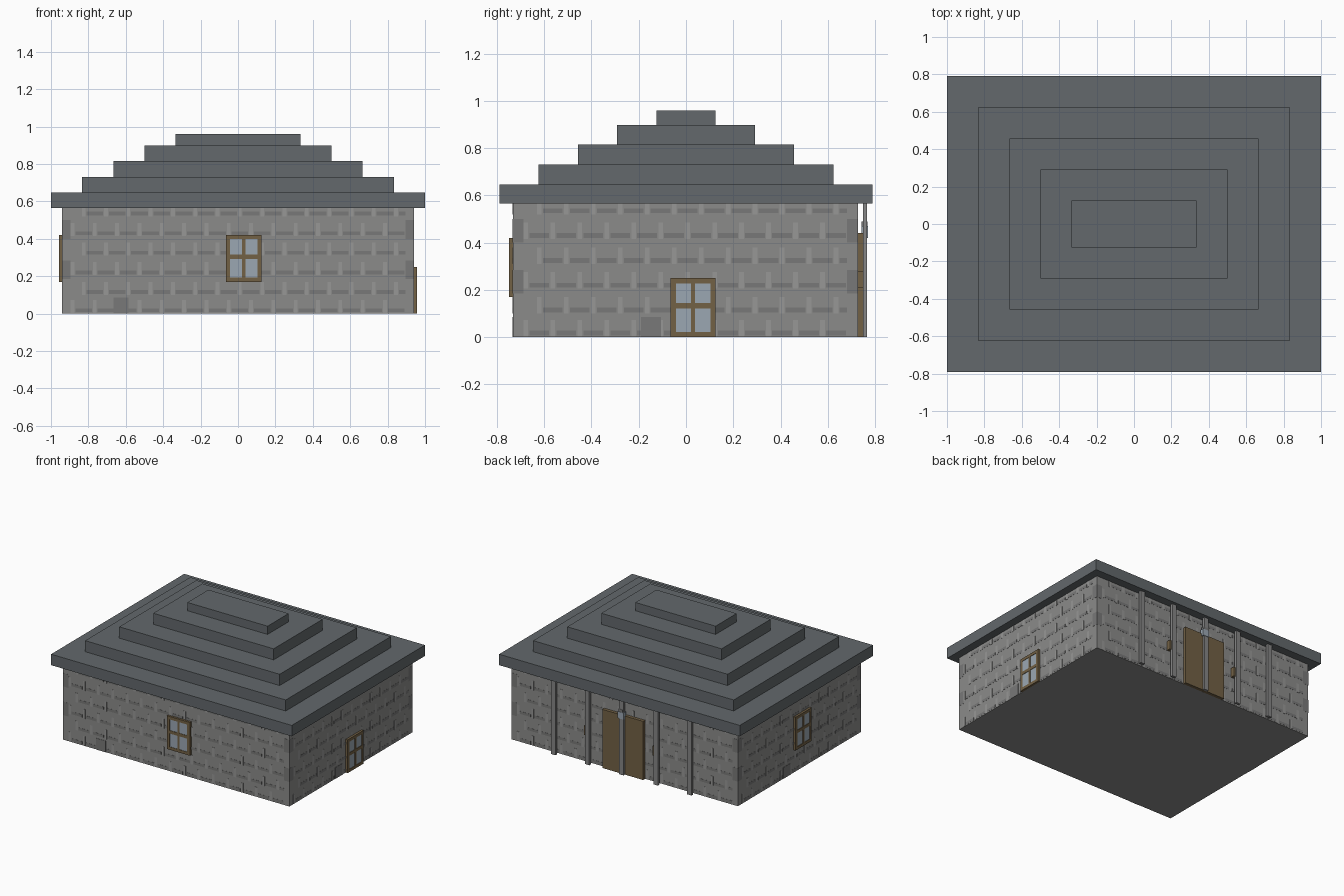
import bpy, bmesh
from math import pi
from mathutils import Matrix, Vector

if "Cube" in bpy.data.objects:
    bpy.data.objects.remove(bpy.data.objects["Cube"])


def material(name, rgb):
    m = bpy.data.materials.new(name)
    m.diffuse_color = (*rgb, 1)
    m.use_nodes = True
    m.node_tree.nodes["Principled BSDF"].inputs["Base Color"].default_value = m.diffuse_color
    return m


STONE = material("stone", (0.26, 0.26, 0.255))
DARK = material("dark_stone", (0.19, 0.19, 0.188))
PALE = material("pale_stone", (0.31, 0.31, 0.305))
SLATE = material("slate", (0.125, 0.14, 0.15))
WOOD = material("wood", (0.17, 0.12, 0.06))
GLASS = material("glass", (0.33, 0.39, 0.45))
POLE = material("pole_grey", (0.24, 0.24, 0.24))

WX, Y0, Y1, WH = 0.94, -0.733, 0.727, 0.565     # wall extents
HALF_Y, MID_Y = (Y1 - Y0) / 2, (Y1 + Y0) / 2

# Wall frames: local u runs right seen from outside, local -y points outward
FRONT = Matrix.Translation((0, Y0, 0))
RIGHT = Matrix.Translation((WX, 0, 0)) @ Matrix.Rotation(pi / 2, 4, 'Z')
BACK = Matrix.Translation((0, Y1, 0)) @ Matrix.Rotation(pi, 4, 'Z')
LEFT = Matrix.Translation((-WX, 0, 0)) @ Matrix.Rotation(-pi / 2, 4, 'Z')


def boxes(name, spans, mat, frame=Matrix()):
    """One object from boxes given as (x0, x1, y0, y1, z0, z1)."""
    bm = bmesh.new()
    for x0, x1, y0, y1, z0, z1 in spans:
        centre = Vector((x0 + x1, y0 + y1, z0 + z1)) / 2
        size = Matrix.Diagonal((x1 - x0, y1 - y0, z1 - z0, 1))
        bmesh.ops.create_cube(bm, size=1, matrix=frame @ Matrix.Translation(centre) @ size)
    me = bpy.data.meshes.new(name)
    bm.to_mesh(me)
    bm.free()
    me.materials.append(mat)
    ob = bpy.data.objects.new(name, me)
    bpy.context.collection.objects.link(ob)
    return ob


# Stone body
boxes("walls", [(-WX, WX, Y0, Y1, 0, WH)], STONE)

# Stepped hip roof
levels = [WH, 0.647, 0.73, 0.815, 0.898, 0.96]
for i in range(5):
    x, y = 1 - i / 6, 0.79 - i * 0.1663
    boxes(f"roof_tier_{i + 1}", [(-x, x, -y, y, levels[i], levels[i + 1])], SLATE)


# Nearly flush masonry pattern: dark bed joints, pale upright joints, corner stones
def masonry(name, frame, half, mid):
    bed, upright, corner = [], [], []
    a, b = mid - half + 0.045, mid + half - 0.045
    count = round((b - a) / 0.117)
    step = (b - a) / count
    for row, z in enumerate((0.008, 0.105, 0.21, 0.315, 0.42, 0.525)):
        shift = (row % 2) * step / 2
        for k in range(count):
            u = a + k * step + shift
            bed.append((u + 0.025, min(u + step - 0.005, b), -0.001, 0.001, z, z + 0.02))
            upright.append((u, min(u + 0.02, b), -0.0012, 0.001, z - 0.005, min(z + 0.065, WH)))
    for z in (0.185, 0.4):
        for u in (mid - half, b):
            corner.append((u, u + 0.045, -0.001, 0.001, z, z + 0.1))
    boxes(name + "_bed_joints", bed, DARK, frame)
    boxes(name + "_upright_joints", upright, PALE, frame)
    boxes(name + "_corner_stones", corner, DARK, frame)


masonry("front_wall", FRONT, WX, 0)
masonry("right_wall", RIGHT, HALF_Y, MID_Y)
masonry("back_wall", BACK, WX, 0)
masonry("left_wall", LEFT, HALF_Y, -MID_Y)

# Dark foot stones
boxes("front_foot_stone", [(-0.665, -0.585, -0.002, 0.001, 0, 0.085)], DARK, FRONT)
boxes("right_foot_stone", [(-0.19, -0.105, -0.002, 0.001, 0, 0.085)], DARK, RIGHT)
boxes("left_foot_stone", [(-0.19, -0.105, -0.002, 0.001, 0, 0.085)], DARK, LEFT)


# Four-pane windows
def window(name, frame, sill, u0=-0.065, w=0.19, h=0.25, d=0.017, t=0.022):
    u1, top = u0 + w, sill + h
    mid = (u0 + u1) / 2
    boxes(name + "_frame", [
        (u0, u0 + t, -d, 0, sill, top), (u1 - t, u1, -d, 0, sill, top),
        (u0 + t, u1 - t, -d, 0, sill, sill + t), (u0 + t, u1 - t, -d, 0, top - t, top),
        (mid - 0.009, mid + 0.009, -d, 0, sill + t, top - t),
        (u0 + t, u1 - t, -d, 0, sill + 0.122, sill + 0.145)], WOOD, frame)
    boxes(name + "_glass", [(u0 + t, u1 - t, -d + 0.003, 0, sill + t, top - t)], GLASS, frame)


window("front_window", FRONT, 0.17)
window("right_window", RIGHT, 0.0)
window("left_window", LEFT, 0.17)

# Double door on the back
boxes("back_door", [(-0.17, -0.002, -0.024, 0, 0, 0.44), (0.002, 0.17, -0.024, 0, 0, 0.44)],
      WOOD, BACK)

# Slim poles standing just clear of the back wall
for i, x in enumerate((-0.565, -0.285, 0, 0.285, 0.565)):
    boxes(f"porch_pole_{i + 1}", [(x - 0.018, x + 0.018, Y1 + 0.022, Y1 + 0.04, 0, WH)], POLE)

# Wall brackets beside the inner poles, lamp above the door
for side, x in (("left", -0.265), ("right", 0.305)):
    boxes(side + "_bracket", [(x - 0.018, x + 0.012, Y1, Y1 + 0.03, 0.21, 0.28)], WOOD)
boxes("lamp", [(-0.02, 0.03, Y1 + 0.015, Y1 + 0.043, 0.42, 0.47)], GLASS)
boxes("lamp_cap", [(-0.012, 0.022, Y1 + 0.015, Y1 + 0.042, 0.47, 0.49)], DARK)
